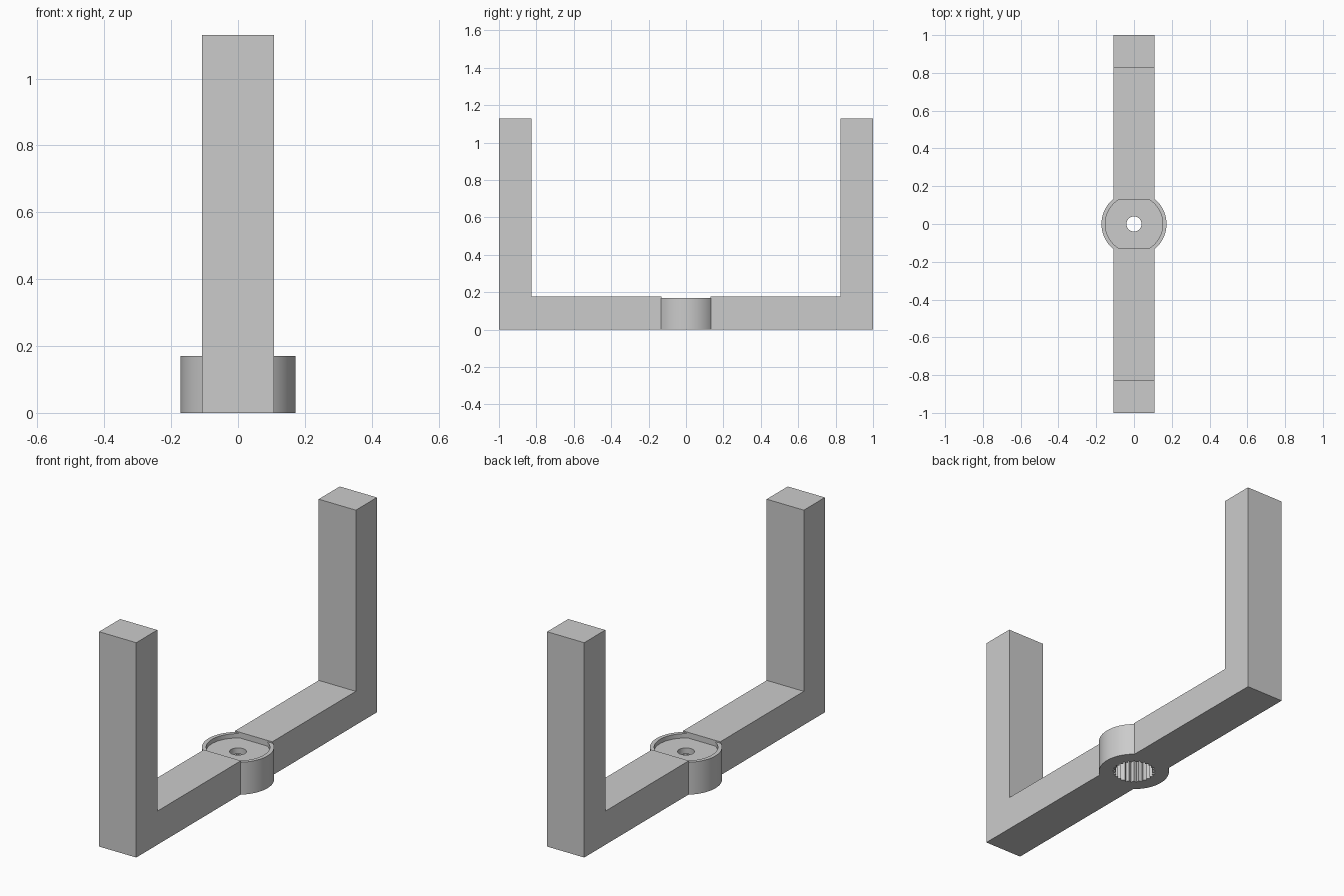
import bpy, bmesh
from math import sin, cos, pi, radians
from mathutils import Vector

cube = bpy.data.objects.get("Cube")
if cube:
    bpy.data.objects.remove(cube, do_unlink=True)

grey = bpy.data.materials.new("plain_grey")
grey.use_nodes = True
grey.diffuse_color = (0.6, 0.6, 0.6, 1)
grey.node_tree.nodes["Principled BSDF"].inputs["Base Color"].default_value = grey.diffuse_color

HALF_W, END = 0.108, 0.13      # arm half width, inner end of the arms
HUB_R, HUB_H = 0.172, 0.17


def prism(name, points, depth):
    """Extrude a closed outline of 3D points along the depth vector."""
    bm = bmesh.new()
    face = bm.faces.new([bm.verts.new(p) for p in points])
    new = bmesh.ops.extrude_face_region(bm, geom=[face])["geom"]
    bmesh.ops.translate(bm, vec=Vector(depth),
                        verts=[v for v in new if isinstance(v, bmesh.types.BMVert)])
    bmesh.ops.recalc_face_normals(bm, faces=bm.faces)
    mesh = bpy.data.meshes.new(name)
    bm.to_mesh(mesh)
    bm.free()
    mesh.materials.append(grey)
    obj = bpy.data.objects.new(name, mesh)
    bpy.context.collection.objects.link(obj)
    return obj


def ring(radius, z, n=96):
    return [(radius * cos(2 * pi * i / n), radius * sin(2 * pi * i / n), z) for i in range(n)]


def combine(target, other, operation):
    mod = target.modifiers.new(operation.title(), 'BOOLEAN')
    mod.operation, mod.object, mod.solver = operation, other, 'EXACT'
    bpy.context.view_layer.objects.active = target
    bpy.ops.object.modifier_apply(modifier=mod.name)
    bpy.data.objects.remove(other, do_unlink=True)


# Round hub in the middle
bracket = prism("fork_bracket", ring(HUB_R, 0), (0, 0, HUB_H))

# Two L-shaped arms with upright posts
profile = [(END, 0), (1, 0), (1, 1.13), (0.825, 1.13), (0.825, 0.177), (END, 0.177)]
for side in (1, -1):
    arm = prism("arm", [(-HALF_W, side * y, z) for y, z in profile], (2 * HALF_W, 0, 0))
    combine(bracket, arm, 'UNION')

# Shallow recess on top, flattened where it meets the arms
arc = [radians(-58 + 4 * i) for i in range(30)]
half = [(0.152 * cos(a), max(-END, min(END, 0.152 * sin(a)))) for a in arc]
half = [(x, y) for x, y in half if abs(y) < END]
x_end = (0.152 ** 2 - END ** 2) ** 0.5
half = [(x_end, -END)] + half + [(x_end, END)]
outline = half + [(-x, -y) for x, y in half]
recess = prism("recess_cutter", [(x, y, 0.147) for x, y in outline], (0, 0, 0.1))
combine(bracket, recess, 'DIFFERENCE')

# Splined socket underneath
TEETH = 25
spline = []
for i in range(TEETH * 2):
    a, r = pi * i / TEETH, (0.092, 0.106)[i % 2]
    spline.append((r * cos(a), r * sin(a), -0.05))
combine(bracket, prism("socket_cutter", spline, (0, 0, 0.165)), 'DIFFERENCE')

# Screw hole through the hub
combine(bracket, prism("hole_cutter", ring(0.04, -0.1, 48), (0, 0, 0.4)), 'DIFFERENCE')

# Smooth the curved walls and keep the corners sharp
bpy.ops.object.select_all(action='DESELECT')
bracket.select_set(True)
bpy.context.view_layer.objects.active = bracket
bpy.ops.object.shade_smooth_by_angle(angle=radians(25))
